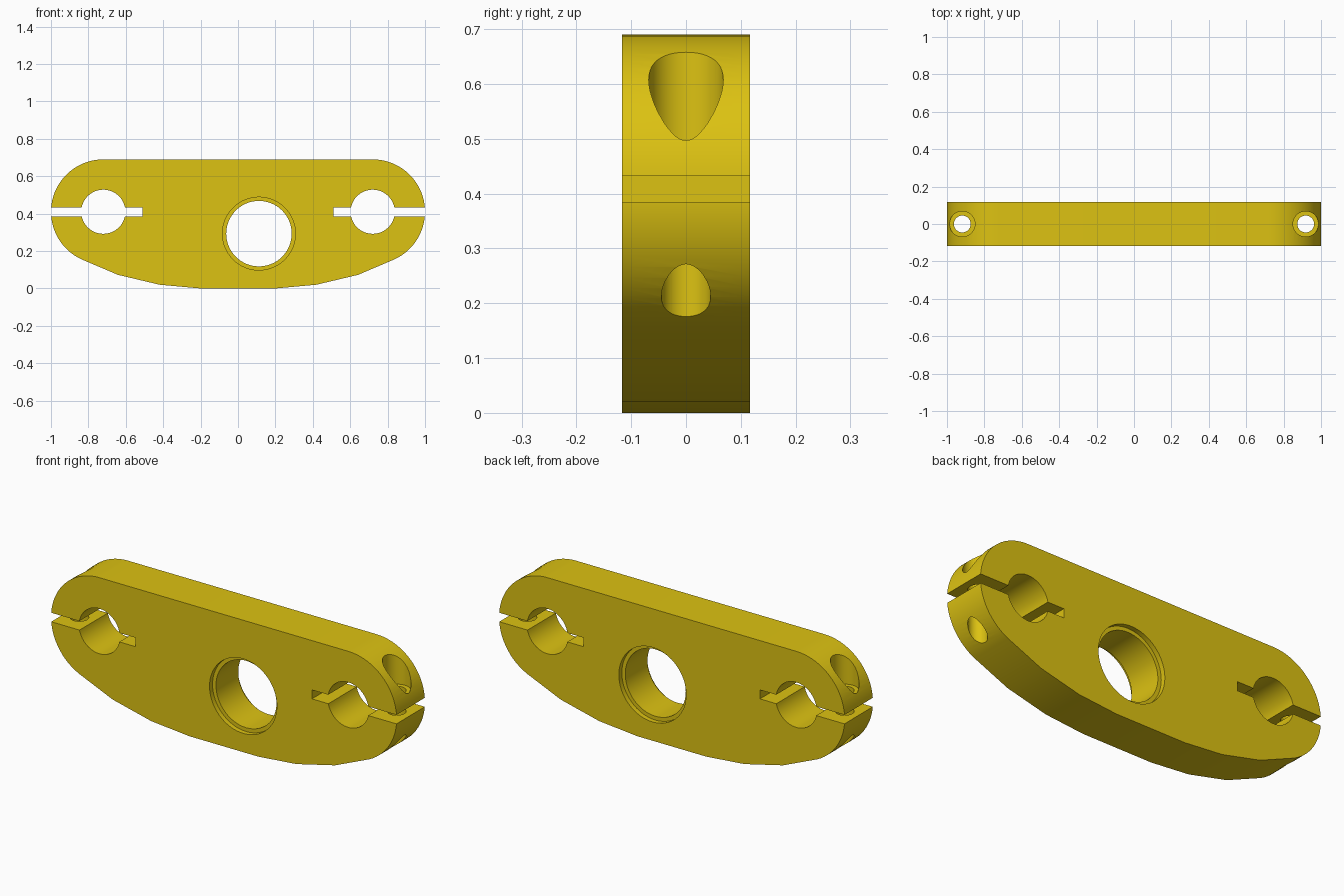
import bpy, bmesh, math
from mathutils import Matrix

if "Cube" in bpy.data.objects:
    bpy.data.objects.remove(bpy.data.objects["Cube"])

HALF = 0.117            # half thickness of the plate
PIVOT_X, PIVOT_Z = 0.72, 0.41

yellow = bpy.data.materials.new("yellow")
yellow.diffuse_color = (0.72, 0.54, 0.006, 1)
yellow.use_nodes = True
yellow.node_tree.nodes["Principled BSDF"].inputs["Base Color"].default_value = yellow.diffuse_color


def make(name, bm):
    bmesh.ops.recalc_face_normals(bm, faces=bm.faces)
    mesh = bpy.data.meshes.new(name)
    bm.to_mesh(mesh)
    bm.free()
    mesh.materials.append(yellow)
    obj = bpy.data.objects.new(name, mesh)
    bpy.context.collection.objects.link(obj)
    return obj


def cylinder(name, centre, radius, length, axis):
    bm = bmesh.new()
    turn = Matrix.Rotation(math.pi / 2, 4, 'X') if axis == 'Y' else Matrix()
    bmesh.ops.create_cone(bm, cap_ends=True, segments=64, radius1=radius, radius2=radius,
                          depth=length, matrix=Matrix.Translation(centre) @ turn)
    return make(name, bm)


def box(name, centre, size):
    bm = bmesh.new()
    bmesh.ops.create_cube(bm, size=1, matrix=Matrix.Translation(centre) @ Matrix.Diagonal((*size, 1)))
    return make(name, bm)


# Plate outline: round ends, straight top, faceted bow underneath
right = [(0.2, 0.0), (0.42, 0.02), (0.643, 0.073)]
for i in range(33):
    a = math.radians(-64.6 + i * 154.6 / 32)
    right.append((PIVOT_X + 0.28 * math.cos(a), PIVOT_Z + 0.28 * math.sin(a)))
outline = right + [(-x, z) for x, z in reversed(right)]

bm = bmesh.new()
face = bm.faces.new([bm.verts.new((x, -HALF, z)) for x, z in outline])
extruded = bmesh.ops.extrude_face_region(bm, geom=[face])
bmesh.ops.translate(bm, vec=(0, 2 * HALF, 0),
                    verts=[v for v in extruded["geom"] if isinstance(v, bmesh.types.BMVert)])
plate = make("clamp_plate", bm)

# Centre bore with a shallow recess on both faces
cutters = [cylinder("bore_cutter", (0.112, 0, 0.293), 0.175, 1, 'Y')]
for s in (-1, 1):
    cutters.append(cylinder("bore_recess_cutter", (0.112, s * (HALF + 0.075), 0.293), 0.195, 0.2, 'Y'))

# Clamp bores, slits and counterbored screw holes at each end
for s in (-1, 1):
    cutters += [
        cylinder("clamp_bore_cutter", (s * PIVOT_X, 0, PIVOT_Z), 0.118, 1, 'Y'),
        box("slit_cutter", (s * 0.81, 0, 0.4085), (0.6, 1, 0.047)),
        cylinder("screw_hole_cutter", (s * 0.918, 0, 0.4), 0.045, 1.2, 'Z'),
        cylinder("screw_head_cutter", (s * 0.918, 0, 0.795), 0.068, 0.6, 'Z'),
    ]

bpy.context.view_layer.objects.active = plate
for cutter in cutters:
    mod = plate.modifiers.new("cut", 'BOOLEAN')
    mod.operation = 'DIFFERENCE'
    mod.solver = 'EXACT'
    mod.object = cutter
    bpy.ops.object.modifier_apply(modifier=mod.name)
    bpy.data.objects.remove(cutter)

# Smooth curved walls, crisp edges
bpy.ops.object.select_all(action='DESELECT')
plate.select_set(True)
bpy.ops.object.shade_smooth_by_angle(angle=math.radians(30))
